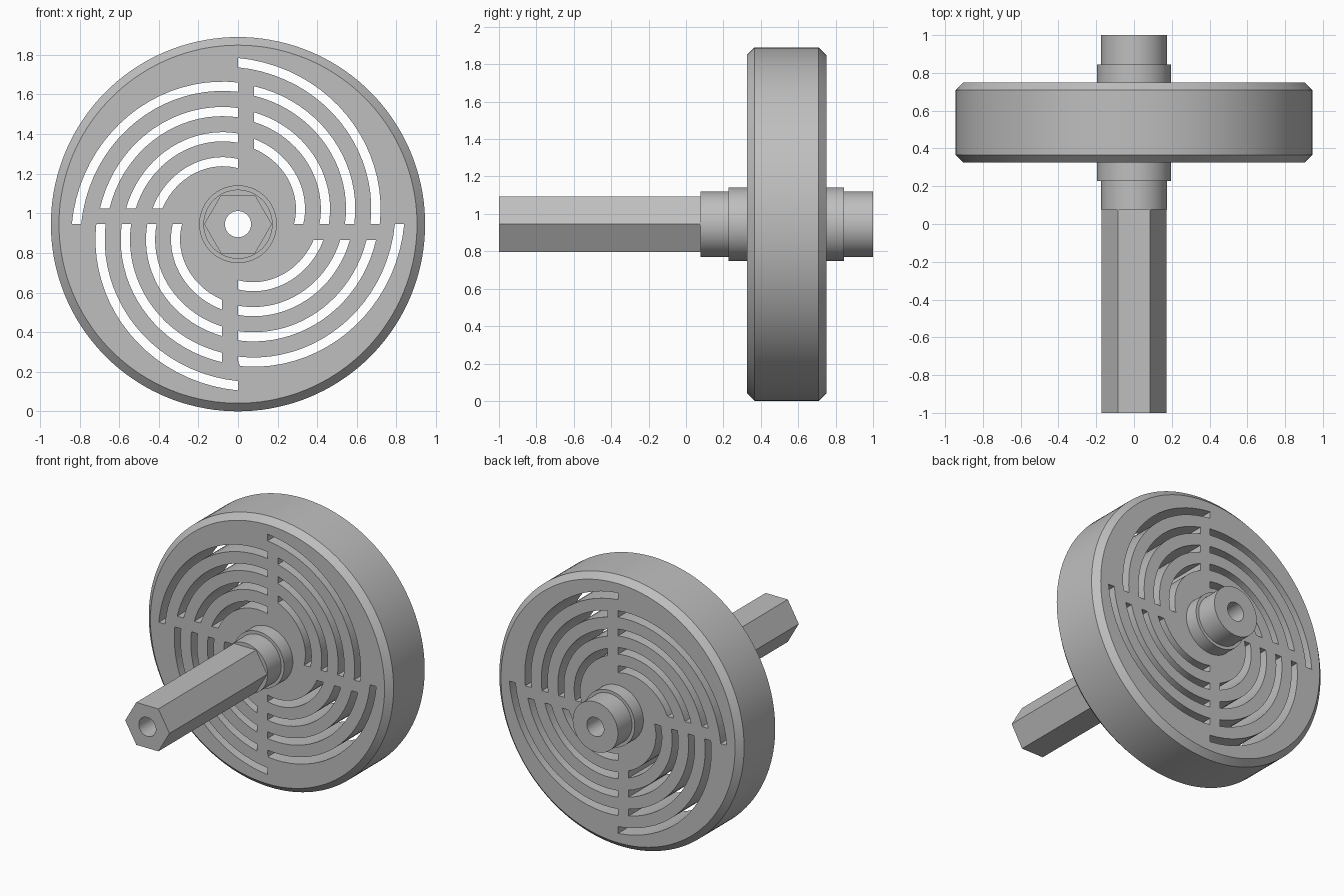
import bpy, bmesh, math

if "Cube" in bpy.data.objects:
    bpy.data.objects.remove(bpy.data.objects["Cube"])

ZC = 0.945            # height of the wheel axis
TAU = 2 * math.pi

grey = bpy.data.materials.new("light_grey")
grey.diffuse_color = (0.52, 0.52, 0.52, 1)
grey.use_nodes = True
grey.node_tree.nodes["Principled BSDF"].inputs["Base Color"].default_value = grey.diffuse_color


def finish(name, bm):
    bmesh.ops.recalc_face_normals(bm, faces=bm.faces)
    mesh = bpy.data.meshes.new(name)
    bm.to_mesh(mesh)
    bm.free()
    obj = bpy.data.objects.new(name, mesh)
    bpy.context.collection.objects.link(obj)
    mesh.materials.append(grey)
    return obj


def smooth(obj):
    bpy.ops.object.select_all(action='DESELECT')
    obj.select_set(True)
    bpy.context.view_layer.objects.active = obj
    bpy.ops.object.shade_smooth_by_angle(angle=math.radians(25))


def hexagon(a):
    """Radius of the hexagonal section, corners on the x axis."""
    return 0.148 / math.cos((a % (TAU / 6)) - TAU / 12)


def lathe(name, profile, n):
    """Revolve a closed (radius, y) profile about the y axis."""
    bm = bmesh.new()
    rings = []
    for i in range(n):
        a = TAU * i / n
        ring = []
        for r, y in profile:
            rad = r(a) if callable(r) else r
            ring.append(bm.verts.new((rad * math.cos(a), y, ZC + rad * math.sin(a))))
        rings.append(ring)
    m = len(profile)
    for i in range(n):
        p, q = rings[i], rings[(i + 1) % n]
        for j in range(m):
            k = (j + 1) % m
            bm.faces.new((p[j], p[k], q[k], q[j]))
    return finish(name, bm)


# Stepped shaft: hexagonal front, round journals, collar and through bore
bore = 0.066
shaft = lathe("hex_shaft", [
    (bore, -1.0), (hexagon, -1.0), (hexagon, 0.077), (0.1745, 0.077),
    (0.1745, 0.228), (0.196, 0.228), (0.196, 0.845), (0.1745, 0.845),
    (0.1745, 1.0), (bore, 1.0)], 96)

# Wheel disc with chamfered rims
wheel = lathe("wheel", [
    (0.19, 0.325), (0.904, 0.325), (0.945, 0.366), (0.945, 0.709),
    (0.904, 0.75), (0.19, 0.75)], 144)

# Spiral slots: four per quadrant, repeated by quarter turns
PITCH, HALF, STEPS = 0.0787, 0.0235, 20


def slot_edge(r0, clipped):
    end = math.pi / 2
    if clipped:       # stop short of the spoke with a straight end
        for _ in range(6):
            end = math.pi / 2 - math.asin(0.08 / (r0 + PITCH * end))
    return [(r0 + PITCH * end * i / STEPS, math.pi / 2 + end * i / STEPS)
            for i in range(STEPS + 1)]


bm = bmesh.new()
for quarter in range(4):
    for k in range(4):
        r0 = 0.306 + 0.1287 * k
        inner = slot_edge(r0 - HALF, k < 3)
        outer = slot_edge(r0 + HALF, k < 3)
        loops = []
        for y in (0.2, 0.9):
            loops.append([[bm.verts.new((r * math.cos(a + quarter * math.pi / 2), y,
                                         ZC + r * math.sin(a + quarter * math.pi / 2)))
                           for r, a in edge] for edge in (inner, outer)])
        (fi, fo), (bi, bo) = loops
        for i in range(STEPS):
            bm.faces.new((fi[i], fo[i], fo[i + 1], fi[i + 1]))
            bm.faces.new((bi[i], bi[i + 1], bo[i + 1], bo[i]))
            bm.faces.new((fi[i], fi[i + 1], bi[i + 1], bi[i]))
            bm.faces.new((fo[i], bo[i], bo[i + 1], fo[i + 1]))
        for i in (0, STEPS):
            bm.faces.new((fi[i], bi[i], bo[i], fo[i]))
cutter = finish("slot_cutter", bm)
cutter.hide_render = True

cut = wheel.modifiers.new("slots", 'BOOLEAN')
cut.operation = 'DIFFERENCE'
cut.solver = 'EXACT'
cut.object = cutter
bpy.context.view_layer.objects.active = wheel
bpy.ops.object.modifier_apply(modifier=cut.name)
bpy.data.objects.remove(cutter)

for part in (shaft, wheel):
    smooth(part)
